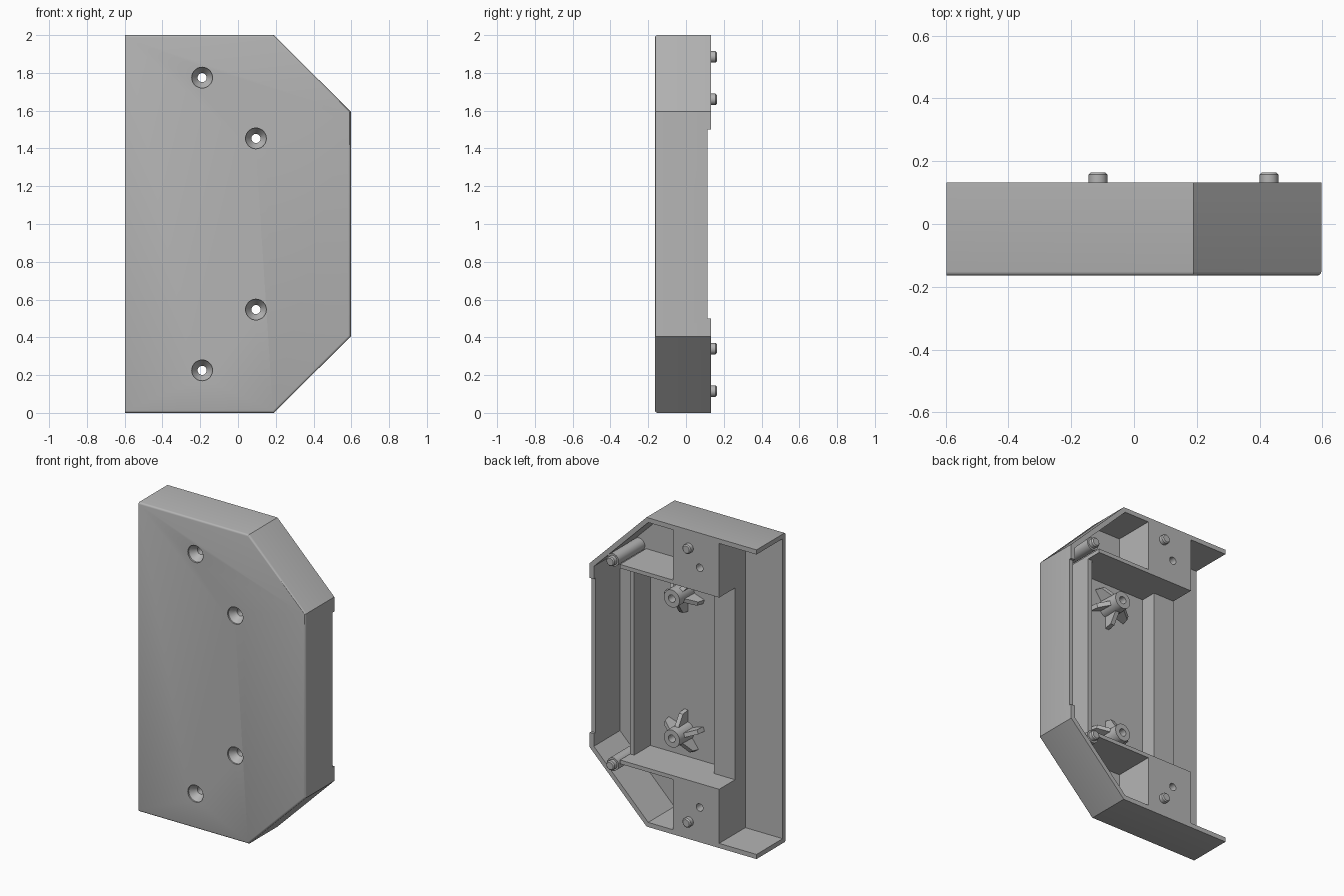
import bpy, bmesh, math
from mathutils import Matrix

if "Cube" in bpy.data.objects:
    bpy.data.objects.remove(bpy.data.objects["Cube"])

FRONT, FLOOR, BACK = -0.164, -0.135, 0.132

grey = bpy.data.materials.new("plain grey")
grey.diffuse_color = (0.46, 0.46, 0.46, 1)
grey.use_nodes = True
grey.node_tree.nodes["Principled BSDF"].inputs["Base Color"].default_value = grey.diffuse_color


def finish(name, bm):
    bmesh.ops.recalc_face_normals(bm, faces=bm.faces)
    me = bpy.data.meshes.new(name)
    bm.to_mesh(me)
    bm.free()
    ob = bpy.data.objects.new(name, me)
    bpy.context.collection.objects.link(ob)
    me.materials.append(grey)
    return ob


def prism(name, pts, y0, y1, bevel=0):
    """Extrude an xz outline from y0 to y1; optionally round its front rim."""
    bm = bmesh.new()
    a = [bm.verts.new((x, y0, z)) for x, z in pts]
    b = [bm.verts.new((x, y1, z)) for x, z in pts]
    n = len(pts)
    bm.faces.new(a)
    bm.faces.new(b[::-1])
    for i in range(n):
        j = (i + 1) % n
        bm.faces.new((a[i], b[i], b[j], a[j]))
    if bevel:
        rim = [e for e in bm.edges
               if all(abs(v.co.y - y0) < 1e-5 for v in e.verts)
               and any(v.co.x > -0.59 for v in e.verts)]
        bmesh.ops.bevel(bm, geom=rim, offset=bevel, segments=3,
                        profile=0.5, affect='EDGES')
    return finish(name, bm)


def box(name, x0, x1, z0, z1, y0, y1):
    return prism(name, [(x0, z0), (x1, z0), (x1, z1), (x0, z1)], y0, y1)


def turned(name, x, z, profile, n=32):
    """Solid of revolution about a y axis through (x, z); profile is (r, y)."""
    bm = bmesh.new()
    rings = [[bm.verts.new((x + r * math.cos(2 * math.pi * i / n), y,
                            z + r * math.sin(2 * math.pi * i / n)))
              for i in range(n)] for r, y in profile]
    for p, q in zip(rings, rings[1:]):
        for i in range(n):
            j = (i + 1) % n
            bm.faces.new((p[i], q[i], q[j], p[j]))
    bm.faces.new(rings[0])
    bm.faces.new(rings[-1][::-1])
    return finish(name, bm)


def boolean(ob, other, op='DIFFERENCE', keep=False):
    m = ob.modifiers.new("cut", 'BOOLEAN')
    m.operation, m.solver, m.object = op, 'EXACT', other
    bpy.context.view_layer.objects.active = ob
    bpy.ops.object.modifier_apply(modifier=m.name)
    if not keep:
        bpy.data.objects.remove(other)


def smooth(ob):
    bpy.ops.object.select_all(action='DESELECT')
    ob.select_set(True)
    bpy.context.view_layer.objects.active = ob
    bpy.ops.object.shade_smooth_by_angle(angle=math.radians(30))


def screw_cutter(x, z):
    return turned("screw_cutter", x, z, [(0.055, -0.2), (0.055, FRONT + 0.01),
                                         (0.024, -0.11), (0.024, 0.3)])


# Outer shell: open at the back and at the left side
shell = prism("outer_shell", [(-0.597, 0), (0.19, 0), (0.597, 0.405),
                              (0.597, 1.595), (0.19, 2), (-0.597, 2)],
              FRONT, BACK, 0.012)
boolean(shell, prism("cavity", [(-0.7, 0.03), (0.178, 0.03), (0.567, 0.418),
                                (0.567, 1.582), (0.178, 1.97), (-0.7, 1.97)],
                     FLOOR, 0.5))
boolean(shell, box("side_notch", 0.45, 0.7, 0.5, 1.5, 0.115, 0.5))

# Upright walls of the inner tray
box("tray_left_wall", -0.33, -0.18, 0.38, 1.62, FLOOR, -0.03)
box("tray_right_wall", 0.35, 0.38, 0.38, 1.62, FLOOR, 0.03)

for label, s in (("lower", -1), ("upper", 1)):
    def Z(d):
        return 1 + s * d

    def zbox(name, x0, x1, d0, d1, y0, y1):
        return box(name, x0, x1, min(Z(d0), Z(d1)), max(Z(d0), Z(d1)), y0, y1)

    # Mounting block with a screw hole
    block = zbox(label + "_mounting_block", -0.33, 0, 0.62, 0.97, FLOOR, BACK)
    cutter = screw_cutter(-0.19, Z(0.775))
    boolean(block, cutter, keep=True)
    boolean(shell, cutter)

    # Thin end wall of the tray
    zbox(label + "_tray_end_wall", 0, 0.38, 0.62, 0.645, FLOOR, BACK)

    # Locating peg on the block, and a tall post with a peg in the corner
    tip = [(0.03, 0.157), (0.023, 0.164)]
    smooth(turned(label + "_locating_peg", -0.115, Z(0.885),
                  [(0.03, BACK)] + tip))
    smooth(turned(label + "_corner_post", 0.43, Z(0.66),
                  [(0.041, FLOOR), (0.041, BACK), (0.03, BACK)] + tip))

    # Screw boss stiffened by five tapered fins
    bx, bz = 0.095, Z(0.453)
    boss = turned(label + "_screw_boss", bx, bz,
                  [(0.06, FLOOR), (0.056, 0.01)])
    for k in range(5):
        bm = bmesh.new()
        outline = [(0.03, FLOOR), (0.135, FLOOR), (0.125, -0.085),
                   (0.05, -0.035), (0.03, -0.035)]
        sides = [[bm.verts.new((r, y, t)) for r, y in outline]
                 for t in (-0.014, 0.014)]
        bm.faces.new(sides[0])
        bm.faces.new(sides[1][::-1])
        for i in range(5):
            j = (i + 1) % 5
            bm.faces.new((sides[0][i], sides[1][i], sides[1][j], sides[0][j]))
        ang = -s * math.pi / 2 + k * 2 * math.pi / 5
        bm.transform(Matrix.Translation((bx, 0, bz))
                     @ Matrix.Rotation(-ang, 4, 'Y'))
        boolean(boss, finish("fin", bm), 'UNION')
    cutter = screw_cutter(bx, bz)
    boolean(boss, cutter, keep=True)
    boolean(shell, cutter)
    smooth(boss)
    smooth(block)

smooth(shell)
